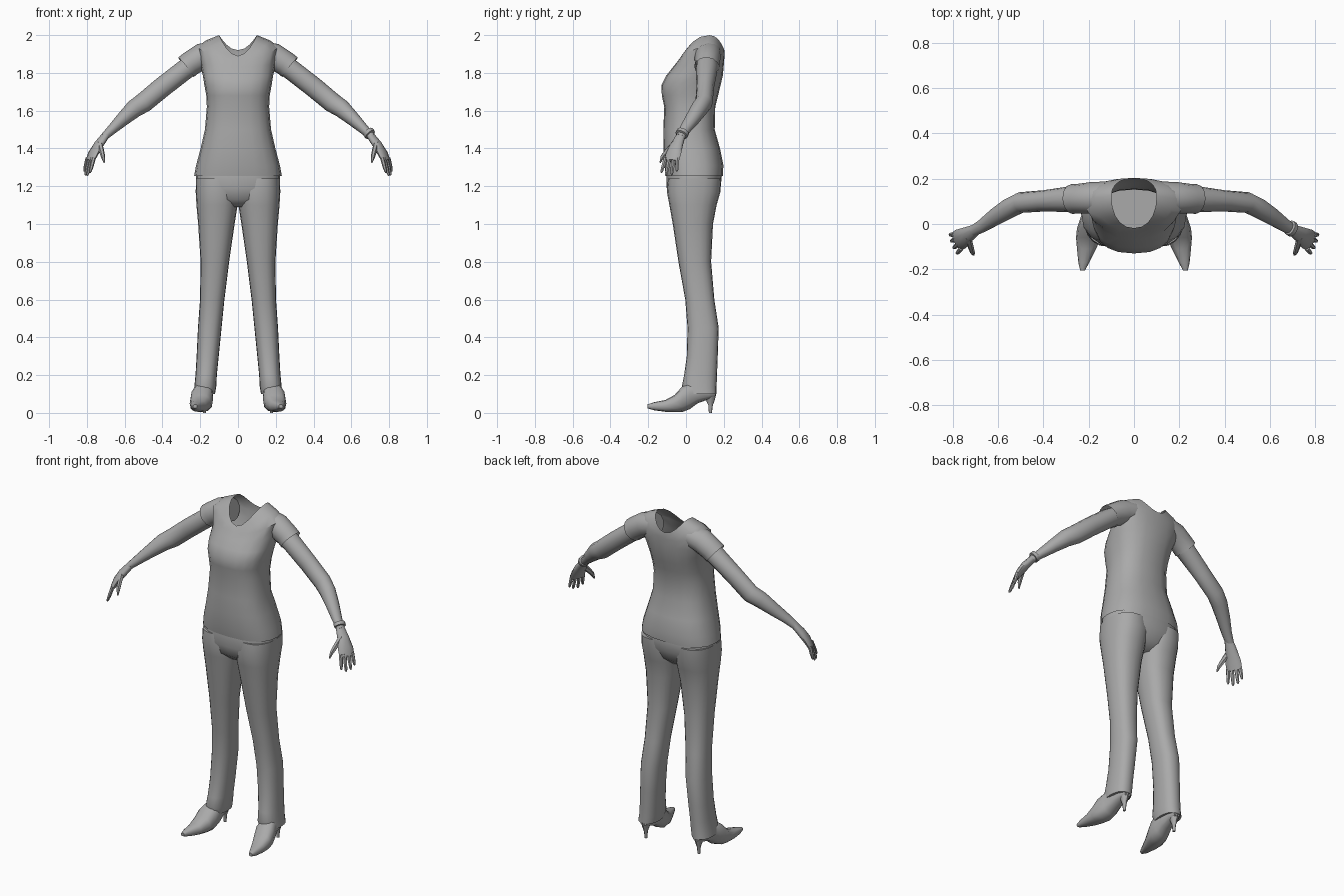
import bpy, bmesh, math
from mathutils import Vector

old = bpy.data.objects.get("Cube")
if old:
    bpy.data.objects.remove(old)

grey = bpy.data.materials.new("plain grey")
grey.use_nodes = True
GREY = (0.4, 0.4, 0.4, 1)
grey.diffuse_color = GREY
grey.node_tree.nodes["Principled BSDF"].inputs["Base Color"].default_value = GREY


def loft(name, rings, cap_start=True, cap_end=True, mirror=False, sharp=50):
    """Skin a list of closed rings, optionally mirrored across x."""
    bm = bmesh.new()
    loops = [[bm.verts.new(p) for p in r] for r in rings]
    n = len(loops[0])
    for a, b in zip(loops, loops[1:]):
        for i in range(n):
            j = (i + 1) % n
            bm.faces.new((a[i], a[j], b[j], b[i]))
    if cap_start:
        bm.faces.new(loops[0])
    if cap_end:
        bm.faces.new(loops[-1])
    bmesh.ops.recalc_face_normals(bm, faces=bm.faces)
    mesh = bpy.data.meshes.new(name)
    bm.to_mesh(mesh)
    bm.free()
    mesh.materials.append(grey)
    ob = bpy.data.objects.new(name, mesh)
    bpy.context.collection.objects.link(ob)
    bpy.ops.object.select_all(action="DESELECT")
    ob.select_set(True)
    bpy.context.view_layer.objects.active = ob
    bpy.ops.object.shade_smooth_by_angle(angle=math.radians(sharp))
    if mirror:
        mod = ob.modifiers.new("mirror", "MIRROR")
        mod.use_mirror_merge = False
    return ob


def curve(n, power):
    """Unit superellipse points."""
    for i in range(n):
        t = math.tau * i / n
        c, s = math.cos(t), math.sin(t)
        yield (math.copysign(abs(c) ** power, c), math.copysign(abs(s) ** power, s))


def level(z, x0, x1, front, back, power=0.85, n=20):
    """Horizontal ring filling a box in x and y."""
    xc, yc = (x0 + x1) / 2, (front + back) / 2
    return [(xc + c * (x1 - x0) / 2, yc + s * (back - front) / 2, z)
            for c, s in curve(n, power)]


def collar(half, yc, front, back, z_side, z_front, z_back, n=20):
    """Saddle-shaped ring, high at the shoulders and low front and back."""
    ring = []
    for c, s in curve(n, 0.9):
        low = z_front if s < 0 else z_back
        reach = yc - front if s < 0 else back - yc
        ring.append((half * c, yc + s * reach, low + (z_side - low) * c * c))
    return ring


def tube(path, ref, n=10):
    """Rings along a path of (point, radius along ref, other radius)."""
    pts = [Vector(p[0]) for p in path]
    rings = []
    for i, (_, ra, rb) in enumerate(path):
        t = (pts[min(i + 1, len(pts) - 1)] - pts[max(i - 1, 0)]).normalized()
        side = Vector(ref)
        side = (side - t * side.dot(t)).normalized()
        up = t.cross(side)
        rings.append([pts[i] + side * ra * c + up * rb * s for c, s in curve(n, 1)])
    return rings


# Shirt body: hem, waist, bust, shoulders, open neckline
shirt = [level(z, -w, w, f, b, 0.8) for z, w, f, b in (
    (1.255, .232, -.105, .195), (1.31, .222, -.115, .198), (1.40, .198, -.12, .18),
    (1.50, .175, -.12, .152), (1.62, .165, -.115, .155), (1.68, .168, -.128, .17),
    (1.735, .178, -.13, .183), (1.785, .186, -.105, .195))]
shirt += [collar(.20, .105, -.07, .20, 1.85, 1.83, 1.84),
          collar(.215, .11, -.045, .203, 1.935, 1.86, 1.88),
          collar(.17, .115, -.03, .204, 1.972, 1.88, 1.905),
          collar(.10, .125, -.018, .203, 2.0, 1.89, 1.92)]
loft("shirt_body", shirt, False, False)

# Short sleeves
loft("sleeve", tube([((.12, .118, 1.905), .07, .065), ((.19, .115, 1.887), .07, .07),
                     ((.25, .112, 1.85), .065, .066), ((.275, .11, 1.83), .066, .066)],
                    (0, 1, 0), 12), True, False, True)

# Arms
loft("arm", tube([((.20, .112, 1.87), .055, .052), ((.28, .11, 1.818), .057, .054),
                  ((.40, .102, 1.725), .047, .054), ((.50, .095, 1.642), .046, .053),
                  ((.55, .07, 1.61), .045, .048), ((.61, .033, 1.555), .039, .037),
                  ((.67, -.008, 1.498), .03, .026), ((.71, -.03, 1.46), .025, .02)],
                 (0, 1, 0), 12), mirror=True)

# Palms, fingers and thumbs
across = Vector((.45, .85, 0)).normalized()
loft("palm", tube([((.70, -.026, 1.47), .025, .02), ((.738, -.048, 1.42), .036, .023),
                   ((.765, -.066, 1.375), .046, .02), ((.783, -.077, 1.335), .045, .013)],
                  across), mirror=True)
knuckles = Vector((.78, -.077, 1.35))
for name, offset, length in (("index_finger", -.035, .085), ("middle_finger", -.012, .1),
                             ("ring_finger", .012, .095), ("little_finger", .034, .075)):
    base = knuckles + across * offset
    way = Vector((.25, -.15 + offset * 4, -1)).normalized()
    loft(name, tube([(base, .012, .011), (base + way * length * .55, .0105, .01),
                     (base + way * length * .9, .008, .007), (base + way * length, .003, .003)],
                    across, 6), mirror=True)
loft("thumb", tube([((.735, -.055, 1.43), .02, .015), ((.722, -.1, 1.385), .015, .013),
                    ((.714, -.125, 1.355), .012, .011), ((.708, -.137, 1.325), .004, .004)],
                   across, 6), mirror=True)

# Bracelet on the left wrist only
start, axis = Vector((.694, -.02, 1.48)), Vector((.6, -.4, -.65)).normalized()
loft("bracelet", tube([(start + axis * d, .024 + r, .02 + r) for d, r in
                       ((-.012, .002), (-.01, .011), (.01, .011), (.012, .002))],
                      (0, 1, 0), 12))

# Trousers: hips, then one leg mirrored
loft("trouser_hips", [level(z, -w, w, f, b, 0.8) for z, w, f, b in (
    (1.34, .19, -.09, .17), (1.26, .222, -.102, .19), (1.19, .222, -.102, .183),
    (1.13, .18, -.085, .155), (1.09, .08, -.04, .11))])
loft("trouser_leg", [level(*r) for r in (
    (1.24, .005, .222, -.095, .185), (1.17, -.004, .224, -.101, .182),
    (1.10, .002, .22, -.088, .162), (1.0, .018, .211, -.07, .143),
    (.80, .047, .198, -.04, .133), (.60, .072, .201, -.004, .15),
    (.45, .087, .212, .008, .173), (.30, .102, .219, .004, .168),
    (.20, .112, .225, -.01, .164), (.14, .115, .231, -.022, .162),
    (.10, .122, .236, -.01, .162))], mirror=True)


# Pointed high-heeled shoes, skinned from heel to toe
def shoe_ring(y, x, half, bottom, top):
    mid, tall = (bottom + top) / 2, (top - bottom) / 2
    return [(x + half * c, y, mid + tall * s) for c, s in curve(12, .8)]


loft("shoe", [shoe_ring(*r) for r in (
    (.155, .175, .022, .085, .12), (.12, .177, .04, .072, .14),
    (.06, .18, .046, .05, .16), (.02, .185, .054, .02, .16),
    (-.02, .192, .06, .004, .14), (-.06, .2, .056, .004, .095),
    (-.11, .21, .042, .006, .068), (-.17, .222, .024, .014, .056),
    (-.205, .227, .011, .025, .045))], mirror=True)
loft("shoe_heel", [level(z, .177 - w, .177 + w, f, b, 1, 8) for z, w, f, b in (
    (.10, .03, .085, .16), (.07, .02, .105, .153), (.04, .01, .118, .142),
    (0, .008, .121, .137))], mirror=True)
